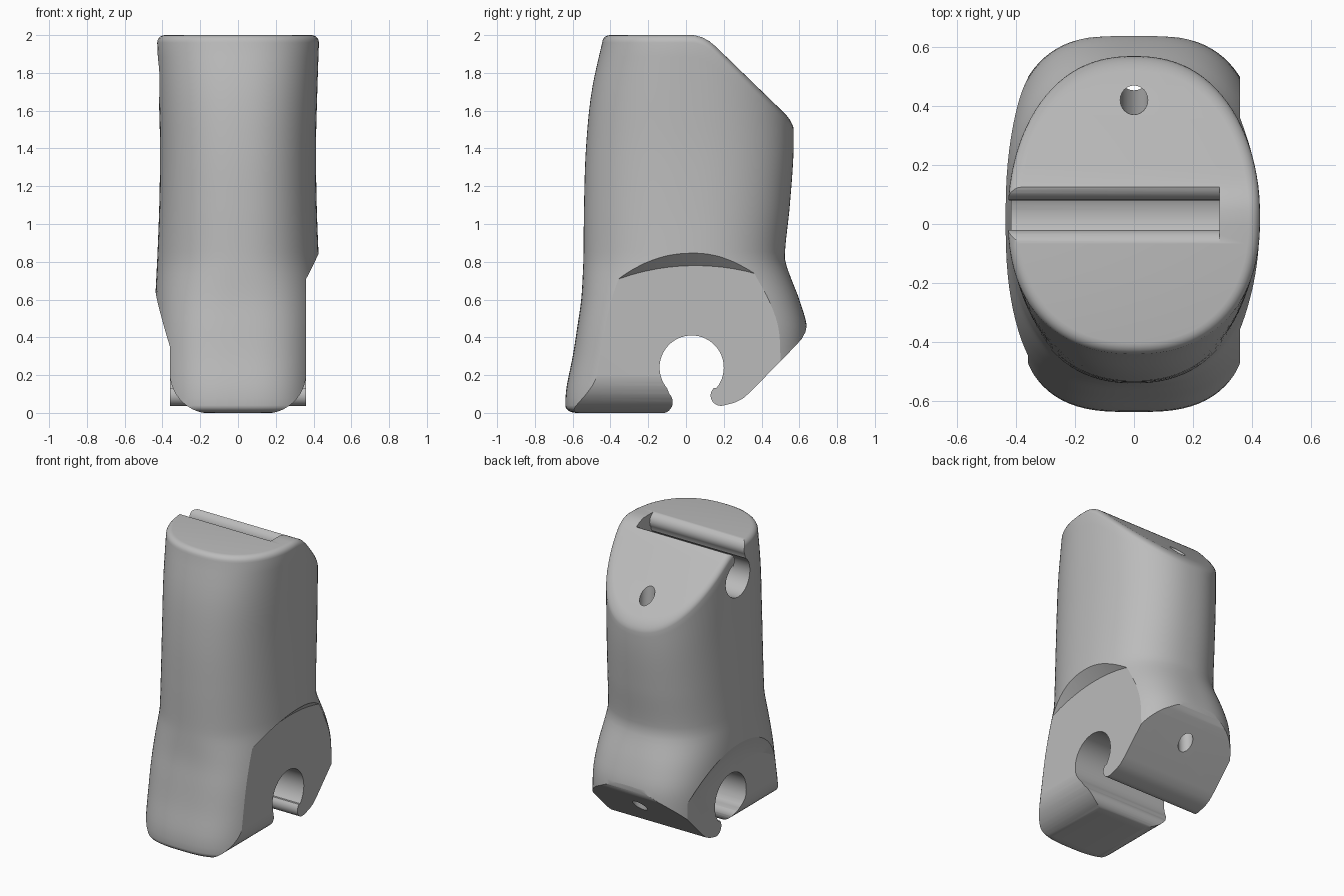
import bpy, bmesh, math
from mathutils import Vector

cube = bpy.data.objects.get("Cube")
if cube:
    bpy.data.objects.remove(cube, do_unlink=True)

grey = bpy.data.materials.new("plain grey")
grey.use_nodes = True
COLOUR = (0.5, 0.5, 0.5, 1)
grey.diffuse_color = COLOUR
grey.node_tree.nodes["Principled BSDF"].inputs["Base Color"].default_value = COLOUR


def make_object(name, bm):
    bmesh.ops.recalc_face_normals(bm, faces=bm.faces)
    mesh = bpy.data.meshes.new(name)
    bm.to_mesh(mesh)
    bm.free()
    mesh.materials.append(grey)
    ob = bpy.data.objects.new(name, mesh)
    bpy.context.collection.objects.link(ob)
    return ob


def bridge(bm, a, b):
    n = len(a)
    for i in range(n):
        j = (i + 1) % n
        bm.faces.new((a[i], a[j], b[j], b[i]))


def cutter(name, loop_a, loop_b):
    """Closed solid between two matching loops."""
    bm = bmesh.new()
    a, b = ([bm.verts.new(p) for p in loop] for loop in (loop_a, loop_b))
    bridge(bm, a, b)
    bm.faces.new(a)
    bm.faces.new(b)
    ob = make_object(name, bm)
    ob.hide_render = True
    return ob


def prism_x(name, pts, x0, x1):
    return cutter(name, [(x0, *p) for p in pts], [(x1, *p) for p in pts])


def arc(cy, cz, r, start, end, n=10):
    angles = [math.radians(start + (end - start) * i / n) for i in range(n + 1)]
    return [(cy + r * math.cos(a), cz + r * math.sin(a)) for a in angles]


# Body sections: height, front y, back y, half width, squareness
KEYS = [
    (0.00, -0.64, 0.64, 0.44, 3.0),
    (0.12, -0.635, 0.64, 0.44, 3.0),
    (0.30, -0.60, 0.645, 0.44, 3.0),
    (0.46, -0.575, 0.64, 0.44, 2.9),
    (0.60, -0.555, 0.60, 0.438, 2.7),
    (0.77, -0.545, 0.535, 0.43, 2.35),
    (0.83, -0.543, 0.523, 0.427, 2.3),
    (1.10, -0.54, 0.55, 0.417, 2.3),
    (1.40, -0.53, 0.57, 0.413, 2.3),
    (1.70, -0.50, 0.565, 0.42, 2.3),
    (2.00, -0.435, 0.56, 0.43, 2.3),
]
MID_Y, RIM, SHEAR_Z, SIDES = 0.02, 0.04, 1.2, 96


def section(z):
    """Smooth interpolation of the section keys."""
    z = min(max(z, 0), 2)
    k = max(i for i in range(len(KEYS) - 1) if KEYS[i][0] <= z)
    p, q = KEYS[k], KEYS[k + 1]
    o, s = KEYS[max(k - 1, 0)], KEYS[min(k + 2, len(KEYS) - 1)]
    h = q[0] - p[0]
    t = (z - p[0]) / h
    out = []
    for c in range(1, 5):
        m0 = (q[c] - o[c]) / (q[0] - o[0]) * h
        m1 = (s[c] - p[c]) / (s[0] - p[0]) * h
        out.append((2*t**3 - 3*t*t + 1) * p[c] + (t**3 - 2*t*t + t) * m0
                   + (3*t*t - 2*t**3) * q[c] + (t**3 - t*t) * m1)
    return out


def outline(z, i):
    front, back, half, n = section(z)
    a = 2 * math.pi * (i + 0.5) / SIDES
    c, s = math.cos(a), math.sin(a)
    x = half * math.copysign(abs(c) ** (2 / n), c)
    reach = back - MID_Y if s > 0 else MID_Y - front
    return x, MID_Y + reach * math.copysign(abs(s) ** (2 / n), s)


def top_height(y):
    """Flat top that rolls over into the sloping back face."""
    start, end, slope = 0.03, 0.16, 0.97
    if y < start:
        return 2
    if y < end:
        return 2 - slope * (y - start) ** 2 / (2 * (end - start))
    return 2 - slope * (end - start) / 2 - slope * (y - end)


def shrink(x, y, inset):
    f = 1 - inset / 0.45
    return x * f, MID_Y + (y - MID_Y) * f


def body_ring(kind, v):
    pts = []
    for i in range(SIDES):
        if kind == "bottom_rim":
            x, y = shrink(*outline(0, i), RIM * (1 - math.cos(v)))
            z = RIM * (1 - math.sin(v))
        elif kind == "side":
            (x, y), z = outline(v, i), v
        else:
            z = 2 if v else SHEAR_Z
            share = v if kind == "sheared" else 1
            for _ in range(5):
                x, y = outline(z, i)
                z = SHEAR_Z + share * (top_height(y) - RIM - SHEAR_Z)
            if kind == "top_rim":
                x, y = shrink(x, y, RIM * (1 - math.cos(v)))
                z = top_height(y) - RIM * (1 - math.sin(v))
        pts.append(Vector((x, y, z)))
    return pts


# Main body
turns = [math.pi / 2 * k / 5 for k in range(1, 6)]
levels = [("bottom_rim", t) for t in reversed(turns)]
levels += [("side", RIM + (SHEAR_Z - RIM) * k / 30) for k in range(31)]
levels += [("sheared", k / 10) for k in range(1, 11)]
levels += [("top_rim", t) for t in turns]
bm = bmesh.new()
rings = [[bm.verts.new(p) for p in body_ring(*lv)] for lv in levels]
for lower, upper in zip(rings, rings[1:]):
    bridge(bm, lower, upper)
# Caps are strips joining mirrored points
for ring in (rings[0], rings[-1]):
    half = SIDES // 2
    mirror = lambda i: ring[(half - 1 - i) % SIDES]
    for i in range(-SIDES // 4, SIDES // 4 - 1):
        bm.faces.new((ring[i], ring[i + 1], mirror(i + 1), mirror(i)))
body = make_object("finger_segment_body", bm)

# Lower hinge socket, its rounded lips and the sloping underside
lower = [(-0.13, -0.3)] + arc(-0.13, 0.057, 0.06, -90, 45)
lower += arc(0.03, 0.24, 0.17, 220, -40, 40)
lower += arc(0.185, 0.092, 0.055, 135, 285)
lower += [(0.26, 0.055), (0.3, 0.075), (0.34, 0.11), (0.58, 0.355), (0.615, 0.395),
          (0.633, 0.43), (0.64, 0.47), (0.66, 0.52), (1, 0.52), (1, -0.3)]
cutters = [prism_x("lower_socket_cutter", lower, -1, 1)]

# Upper hinge socket, open on one side only
upper = [(-0.08, 2.3)] + arc(-0.08, 1.943, 0.06, 90, -40)
upper += arc(0.03, 1.77, 0.13, 122, 418, 40)
upper += arc(0.14, 1.908, 0.06, 215, 90) + [(0.14, 2.3)]
cutters.append(prism_x("upper_socket_cutter", upper, -1, 0.29))

# Flat cheeks beside the lower socket, under a curved overhang
for name, side, radius, centre, rise in (("left", 1, 1.2, -0.42, 0.24),
                                         ("right", -1, 0.9, -0.4, 0.45)):
    loops = []
    for x, lift in ((0.36, 0), (0.6, rise)):
        pts = arc(0.05, centre + lift, radius, 155, 25, 40)
        pts = [(-1.2, pts[0][1])] + pts + [(1.2, pts[-1][1]), (1.2, -0.5), (-1.2, -0.5)]
        loops.append([(side * x, y, z) for y, z in pts])
    cutters.append(cutter(name + "_cheek_cutter", *loops))

# Rounded lower corners of the front lobe
for name, side in (("left", 1), ("right", -1)):
    pts = arc(0.145, 0.213, 0.216, -90, 0, 14) + [(0.8, 0.213), (0.8, -0.2), (0.145, -0.2)]
    cutters.append(cutter(name + "_corner_cutter",
                          *[[(side * x, y, z) for x, z in pts] for y in (-1, 0.03)]))

# Cord hole from the sloping top to the underside
ends = [(0.412, 1.85), (0.508, 0.1)]
cutters.append(cutter("cord_hole_cutter",
                      *[[(x, y, z) for x, y in arc(0, cy, 0.047, 0, 345, 23)] for cy, z in ends]))

bpy.ops.object.select_all(action="DESELECT")
bpy.context.view_layer.objects.active = body
body.select_set(True)
for c in cutters:
    mod = body.modifiers.new(c.name, "BOOLEAN")
    mod.operation, mod.solver, mod.object = "DIFFERENCE", "EXACT", c
    bpy.ops.object.modifier_apply(modifier=mod.name)
for c in cutters:
    bpy.data.objects.remove(c, do_unlink=True)
bpy.ops.object.shade_smooth_by_angle(angle=math.radians(30))
